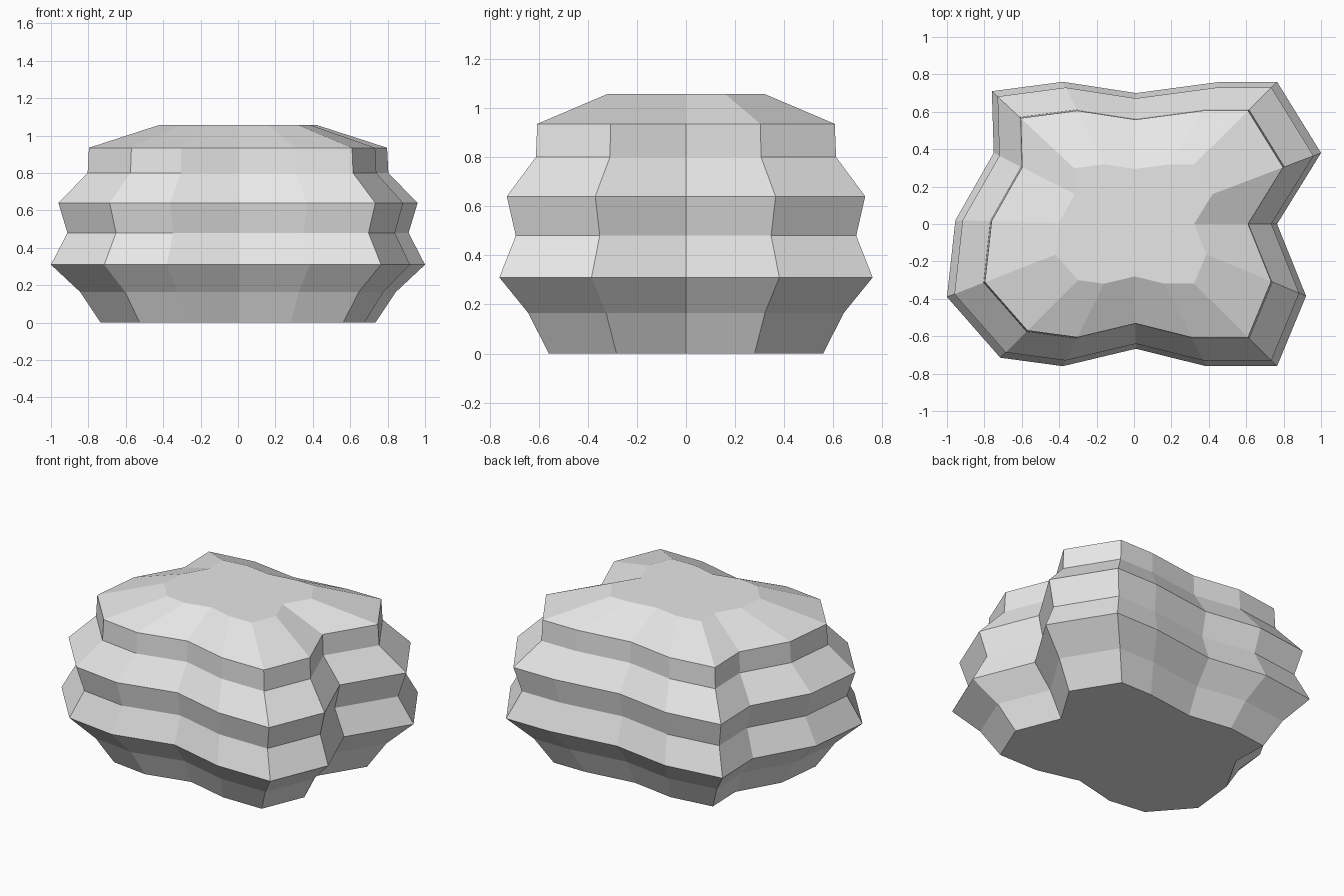
import bpy
import bmesh

cube = bpy.data.objects.get("Cube")
if cube:
    bpy.data.objects.remove(cube, do_unlink=True)

# Lobed outline of the rock at its widest level, clockwise from the back
OUTLINE = [
    (-0.76, 0.71), (-0.38, 0.76), (0.01, 0.70), (0.46, 0.76),
    (0.765, 0.76), (1.0, 0.38), (0.765, 0.0), (0.92, -0.385),
    (0.765, -0.76), (0.385, -0.76), (0.01, -0.667), (-0.38, -0.76),
    (-0.715, -0.715), (-1.0, -0.39), (-0.955, 0.02), (-0.75, 0.38),
]

# Height and outline scale of each layer, bottom to top
LAYERS = [
    (0.0, 0.735), (0.165, 0.845), (0.31, 1.0), (0.48, 0.912),
    (0.64, 0.96), (0.8, 0.804), (0.935, 0.797), (1.057, 0.42),
]


def make_material(name, color):
    mat = bpy.data.materials.new(name)
    mat.use_nodes = True
    mat.diffuse_color = color
    mat.node_tree.nodes["Principled BSDF"].inputs["Base Color"].default_value = color
    return mat


def loft(name, outline, layers, mat):
    """Stack scaled copies of the outline, bridge them and cap both ends."""
    bm = bmesh.new()
    rings = [[bm.verts.new((x * s, y * s, z)) for x, y in outline]
             for z, s in layers]
    count = len(outline)
    for low, high in zip(rings, rings[1:]):
        for i in range(count):
            j = (i + 1) % count
            bm.faces.new((low[i], low[j], high[j], high[i]))
    bm.faces.new(rings[0])
    bm.faces.new(rings[-1])
    bmesh.ops.recalc_face_normals(bm, faces=bm.faces[:])
    mesh = bpy.data.meshes.new(name)
    bm.to_mesh(mesh)
    bm.free()
    mesh.materials.append(mat)
    obj = bpy.data.objects.new(name, mesh)
    bpy.context.collection.objects.link(obj)
    return obj


# Layered rock
stone = make_material("light_grey_stone", (0.8, 0.8, 0.8, 1.0))
loft("layered_rock", OUTLINE, LAYERS, stone)
